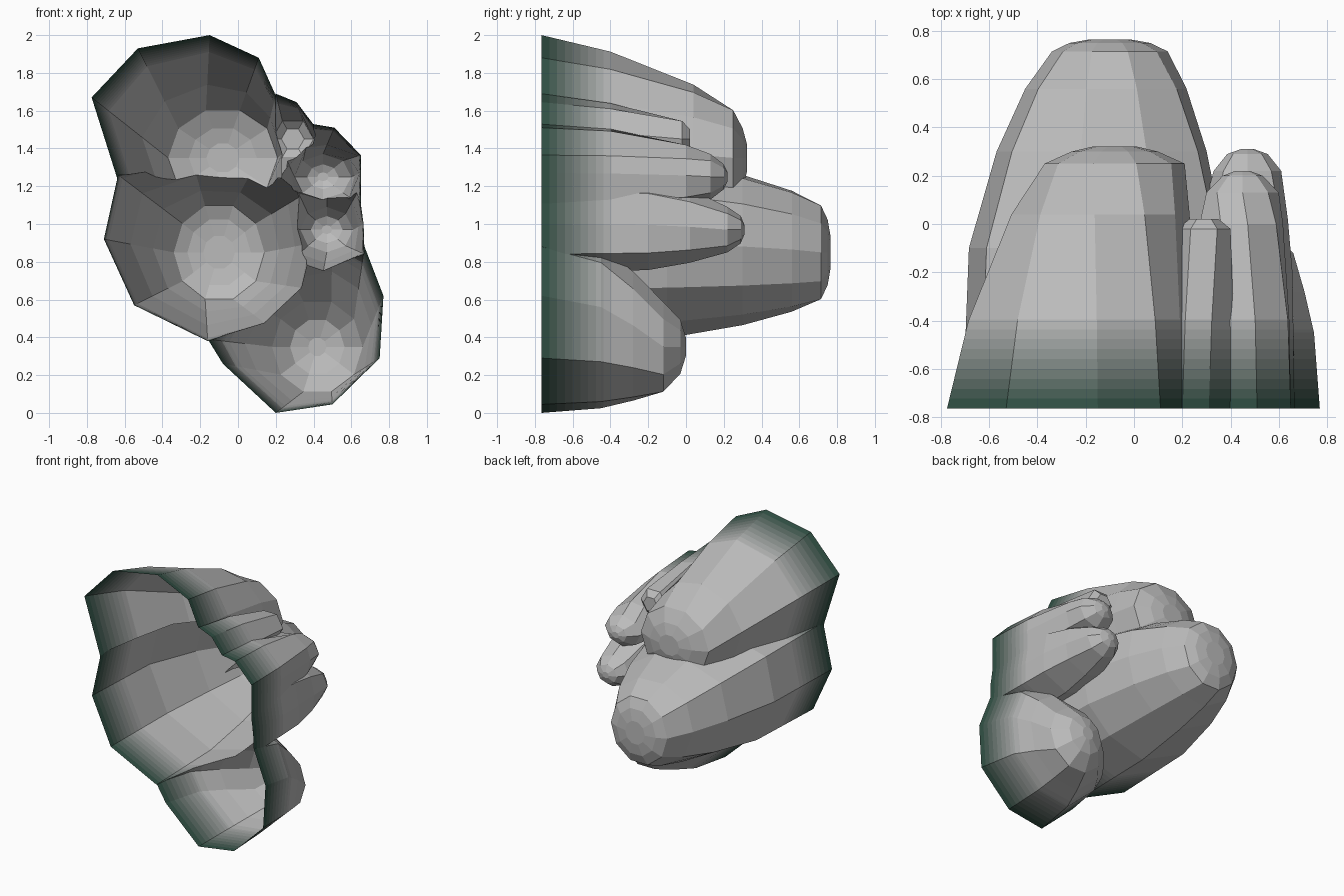
import bpy, bmesh, math
from mathutils import Vector

if "Cube" in bpy.data.objects:
    bpy.data.objects.remove(bpy.data.objects["Cube"])

BACK = -0.765  # open flat side


def lobe(name, base, tip, radius, stations, caps):
    """Loft an (x, z) base outline into an ellipse, then close it with a faceted dome."""
    n = len(base)
    ell = [(math.cos(2 * math.pi * i / n), math.sin(2 * math.pi * i / n)) for i in range(n)]
    bm = bmesh.new()
    rings = []
    for y, t in [(-0.9, 0), (BACK, 0)] + stations:
        rings.append([bm.verts.new((b[0] * (1 - t) + (tip[0] + radius[0] * e[0]) * t, y,
                                    b[1] * (1 - t) + (tip[1] + radius[1] * e[1]) * t))
                      for b, e in zip(base, ell)])
    for y, s in caps:
        rings.append([bm.verts.new((tip[0] + radius[0] * e[0] * s, y,
                                    tip[1] + radius[1] * e[1] * s)) for e in ell])
    for a, b in zip(rings, rings[1:]):
        for i in range(n):
            j = (i + 1) % n
            bm.faces.new((a[i], a[j], b[j], b[i]))
    bm.faces.new(rings[0])
    bm.faces.new(rings[-1])
    bmesh.ops.recalc_face_normals(bm, faces=bm.faces)
    me = bpy.data.meshes.new(name)
    bm.to_mesh(me)
    bm.free()
    ob = bpy.data.objects.new(name, me)
    bpy.context.collection.objects.link(ob)
    return ob


# Three large lobes
upper = lobe("rock_cluster",
             [(.27, 1.4), (.2, 1.68), (.11, 1.88), (-.15, 2), (-.53, 1.93),
              (-.775, 1.67), (-.62, 1.18), (-.4, 1.1), (-.05, 1.08), (.22, 1.12)],
             (-.08, 1.35), (.29, .265), [(-.4, .22), (.04, .66), (.25, 1)],
             [(.3, .62), (.322, .3)])
middle = lobe("middle_lobe",
              [(.4, .9), (.37, 1.17), (.1, 1.33), (-.25, 1.36), (-.635, 1.26),
               (-.71, .92), (-.55, .57), (-.16, .38), (.15, .47), (.35, .66)],
              (-.1, .85), (.24, .26), [(-.1, .07), (.3, .38), (.56, .7), (.715, 1)],
              [(.75, .7), (.765, .35)])
lower = lobe("lower_lobe",
             [(.77, .62), (.67, .88), (.5, .97), (.2, .88), (0, .62),
              (-.16, .39), (-.08, .26), (.2, 0), (.5, .045), (.75, .29)],
             (.42, .35), (.24, .25), [(-.45, .22), (-.28, .58), (-.12, 1)],
             [(-.03, .6), (0, .2)])
# Three small lobes on the side
small = [
    lobe("small_lobe_low",
         [(.665, 1), (.64, 1.18), (.48, 1.28), (.28, 1.25), (.22, 1), (.28, .8), (.45, .74), (.67, .84)],
         (.47, .97), (.14, .12), [(-.2, .15), (.02, .5), (.22, 1)], [(.29, .6), (.31, .2)]),
    lobe("small_lobe_mid",
         [(.65, 1.27), (.65, 1.365), (.51, 1.51), (.39, 1.53), (.22, 1.42), (.22, 1.2), (.42, 1.08), (.65, 1.1)],
         (.45, 1.25), (.15, .12), [(-.4, .13), (0, .65), (.13, 1)], [(.2, .55), (.22, .2)]),
    lobe("small_lobe_high",
         [(.42, 1.5), (.31, 1.645), (.2, 1.69), (.12, 1.55), (.17, 1.2), (.4, 1.27)],
         (.29, 1.45), (.11, .11), [(-.4, .35), (-.02, 1)], [(.02, .55)]),
]

# Fuse into one skin
others = [middle, lower] + small
for ob in others:
    m = upper.modifiers.new("union", "BOOLEAN")
    m.operation, m.solver, m.object = "UNION", "EXACT", ob
dg = bpy.context.evaluated_depsgraph_get()
fused = bpy.data.meshes.new_from_object(upper.evaluated_get(dg))
upper.modifiers.clear()
upper.data = fused
for ob in others:
    bpy.data.objects.remove(ob)

# Dark green at the open rim, fading to grey
STEPS = 9
green, grey = Vector((.03, .08, .058)), Vector((.5, .5, .5))
fused.materials.clear()
for i in range(STEPS + 1):
    mat = bpy.data.materials.new("stone_%d" % i)
    c = green.lerp(grey, (i / STEPS) ** 1.3)
    mat.diffuse_color = (c.x, c.y, c.z, 1)
    mat.use_nodes = True
    mat.node_tree.nodes["Principled BSDF"].inputs["Base Color"].default_value = mat.diffuse_color
    fused.materials.append(mat)

# Cut the flat side open and split the skin into bands
bm = bmesh.new()
bm.from_mesh(fused)


def cut(y, clear):
    bmesh.ops.bisect_plane(bm, geom=bm.verts[:] + bm.edges[:] + bm.faces[:], dist=1e-5,
                           plane_co=(0, y, 0), plane_no=(0, 1, 0), clear_inner=clear)


cut(BACK, True)
limits = [BACK + 0.37 * (i + 1) / STEPS for i in range(STEPS)]
for y in limits:
    cut(y, False)
for f in bm.faces:
    f.smooth = False
    yc = f.calc_center_median().y
    f.material_index = sum(yc > y for y in limits)
bm.to_mesh(fused)
bm.free()
